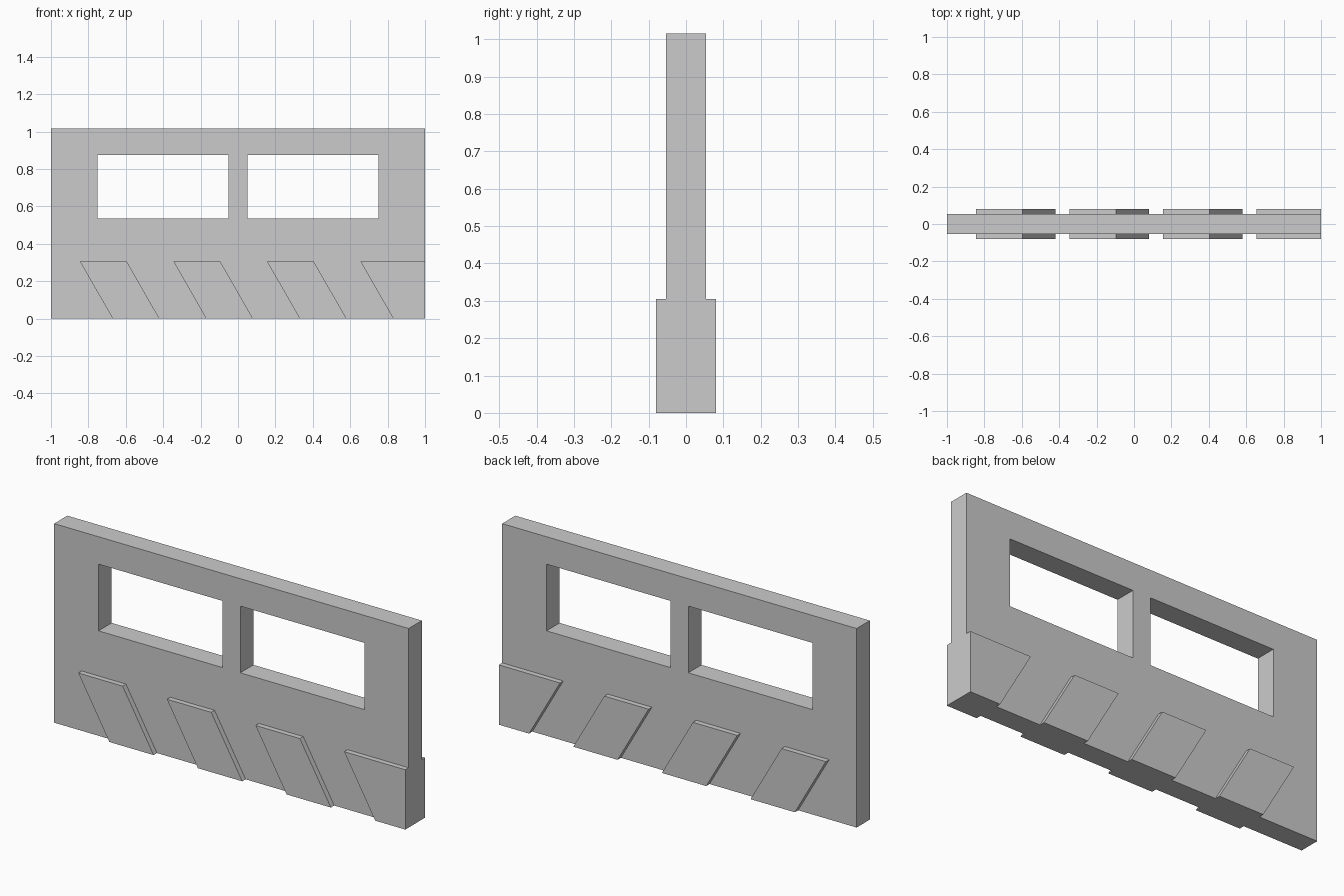
import bpy, bmesh

if "Cube" in bpy.data.objects:
    bpy.data.objects.remove(bpy.data.objects["Cube"])

T = 0.053      # half thickness of the wall
P = 0.08       # outer face of the slanted plates
H = 1.015      # wall height


def extruded(name, polys, y0, y1):
    """Extrude flat XZ polygons from y0 to y1 into one solid."""
    bm = bmesh.new()
    for poly in polys:
        bm.faces.new([bm.verts.new((x, y0, z)) for x, z in poly])
    bmesh.ops.remove_doubles(bm, verts=bm.verts[:], dist=1e-5)
    ext = bmesh.ops.extrude_face_region(bm, geom=bm.faces[:], use_keep_orig=True)
    moved = [g for g in ext["geom"] if isinstance(g, bmesh.types.BMVert)]
    bmesh.ops.translate(bm, verts=moved, vec=(0, y1 - y0, 0))
    bmesh.ops.recalc_face_normals(bm, faces=bm.faces[:])
    mesh = bpy.data.meshes.new(name)
    bm.to_mesh(mesh)
    bm.free()
    obj = bpy.data.objects.new(name, mesh)
    bpy.context.collection.objects.link(obj)
    return obj


# Wall panel: a grid of cells with the two window cells left open
xs = [-1, -0.75, -0.05, 0.05, 0.75, 1]
zs = [0, 0.535, 0.875, H]
cells = []
for i in range(5):
    for j in range(3):
        if j == 1 and i in (1, 3):
            continue
        cells.append([(xs[i], zs[j]), (xs[i + 1], zs[j]),
                      (xs[i + 1], zs[j + 1]), (xs[i], zs[j + 1])])
extruded("wall_panel", cells, -T, T)

# Slanted plates on both faces; the last one runs to the wall's end
top, lean, width = 0.305, 0.175, 0.25
for k in range(4):
    x = -0.845 + 0.5 * k
    if k < 3:
        shape = [(x + lean, 0), (x + lean + width, 0), (x + width, top), (x, top)]
    else:
        shape = [(x + lean, 0), (1, 0), (1, top), (x, top)]
    extruded(f"front_plate_{k + 1}", [shape], -T, -P)
    extruded(f"back_plate_{k + 1}", [shape], T, P)
